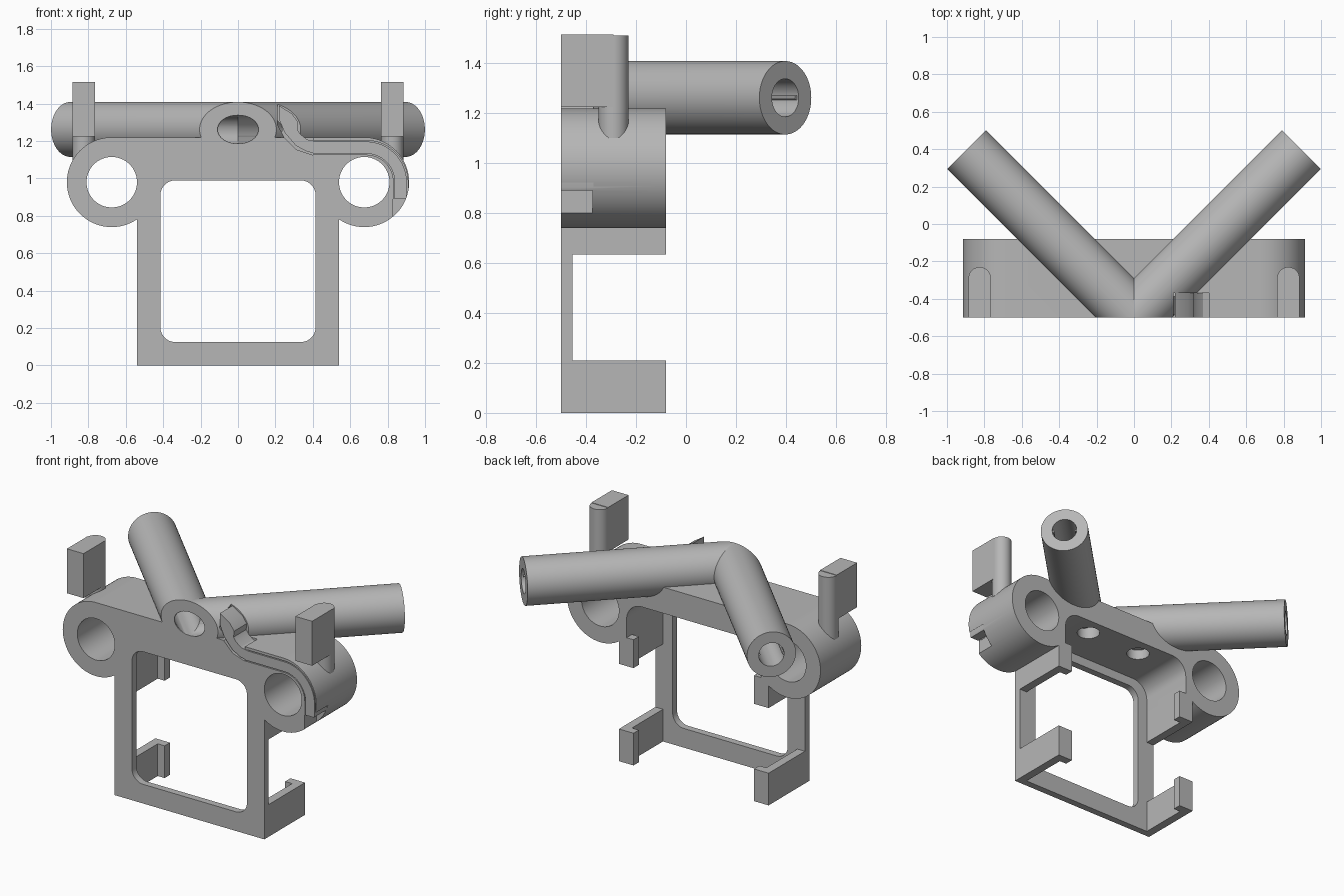
import bpy, bmesh, math
from mathutils import Vector

if "Cube" in bpy.data.objects:
    bpy.data.objects.remove(bpy.data.objects["Cube"], do_unlink=True)

grey = bpy.data.materials.new("plain grey")
grey.use_nodes = True
grey.diffuse_color = (0.47, 0.47, 0.47, 1)
grey.node_tree.nodes["Principled BSDF"].inputs["Base Color"].default_value = grey.diffuse_color

FRONT, BACK = -0.5, -0.08
RING_X, RING_Z, RING_R, HOLE_R = 0.675, 0.98, 0.24, 0.135
APEX = Vector((0, -0.4975, 1.262))
TUBE_R, BORE_R, TUBE_LEN = 0.147, 0.076, 1.266


def finish(name, bm):
    bmesh.ops.recalc_face_normals(bm, faces=bm.faces)
    mesh = bpy.data.meshes.new(name)
    bm.to_mesh(mesh)
    bm.free()
    mesh.materials.append(grey)
    obj = bpy.data.objects.new(name, mesh)
    bpy.context.collection.objects.link(obj)
    return obj


def prism(name, points, y0, y1):
    """Extrude an x-z outline from y0 to y1."""
    bm = bmesh.new()
    face = bm.faces.new([bm.verts.new((x, y0, z)) for x, z in points])
    out = bmesh.ops.extrude_face_region(bm, geom=[face])
    moved = [v for v in out["geom"] if isinstance(v, bmesh.types.BMVert)]
    bmesh.ops.translate(bm, verts=moved, vec=(0, y1 - y0, 0))
    return finish(name, bm)


def box(name, x0, x1, y0, y1, z0, z1):
    return prism(name, [(x0, z0), (x1, z0), (x1, z1), (x0, z1)], y0, y1)


def rod(name, a, b, radius, sides=64):
    a, b = Vector(a), Vector(b)
    bm = bmesh.new()
    bmesh.ops.create_cone(bm, cap_ends=True, segments=sides, radius1=radius,
                          radius2=radius, depth=(b - a).length)
    bm.transform((b - a).to_track_quat("Z", "Y").to_matrix().to_4x4())
    bmesh.ops.translate(bm, verts=bm.verts, vec=(a + b) / 2)
    return finish(name, bm)


def arc(cx, cz, r, start, end, steps=32):
    angles = [math.radians(start + (end - start) * i / steps) for i in range(steps + 1)]
    return [(cx + r * math.cos(t), cz + r * math.sin(t)) for t in angles]


def rounded(x, z0, z1, r):
    pts = []
    for i, (sx, cz) in enumerate([(1, z1 - r), (-1, z1 - r), (-1, z0 + r), (1, z0 + r)]):
        pts += arc(sx * (x - r), cz, r, i * 90, i * 90 + 90, 10)
    return pts


def combine(obj, others, operation="DIFFERENCE"):
    bpy.context.view_layer.objects.active = obj
    for other in others:
        mod = obj.modifiers.new("combine", "BOOLEAN")
        mod.operation, mod.solver, mod.object = operation, "EXACT", other
        bpy.ops.object.modifier_apply(modifier=mod.name)
        bpy.data.objects.remove(other, do_unlink=True)


def axis(side):
    return Vector((side, 1, 0)).normalized()


def bores():
    """Tube bores with small key slots near the open ends."""
    cutters = []
    for s in (-1, 1):
        d = axis(s)
        cutters.append(rod("bore", APEX - d * 0.3, APEX + d * (TUBE_LEN + 0.1), BORE_R))
    return cutters


# Main body: frame, crossbeam and rings share one outline
drop = math.degrees(math.acos(-0.135 / RING_R))
right = arc(RING_X, RING_Z, RING_R, 90, -drop, 48)
outline = right + [(0.54, 0), (-0.54, 0)] + [(-x, z) for x, z in reversed(right)]
body = prism("frame_and_crossbeam", outline, FRONT, BACK)
cuts = [prism("opening", rounded(0.415, 0.125, 0.99, 0.08), -0.6, 0),
        prism("cavity", rounded(0.485, -0.4, 1.05, 0.11), -0.455, 0)]
for s in (-1, 1):
    cuts.append(box("side_gap", s * 0.4, s * 0.7, -0.455, 0, 0.21, 0.635))
    cuts.append(rod("ring_hole", (s * RING_X, -0.6, RING_Z), (s * RING_X, 0, RING_Z), HOLE_R))
    cuts.append(rod("underside_hole", (s * 0.2, -0.2, 0.9), (s * 0.2, -0.2, 1.25), 0.07, 32))
cuts += bores()

# Spring latch slits around the left ring, ending in a notch
for z, r, low in ((1.13, 0.15, 0.85), (1.2, 0.22, 0.85)):
    def edge(o):
        return [(0.4, z + o)] + arc(0.685, RING_Z, r + o, 90, 0, 24) + [(0.685 + r + o, low)]
    cuts.append(prism("slit", edge(0.003) + edge(-0.003)[::-1], -0.6, -0.37))
cuts.append(box("notch", 0.83, 1.0, -0.6, -0.375, 0.8, 0.89))
clearance = [(0.21, 1.5), (0.21, 1.29), (0.25, 1.215), (0.31, 1.155), (0.4, 1.125), (0.4, 1.5)]
cuts.append(prism("latch_clearance", clearance, -0.6, -0.37))
combine(body, cuts)

# V-shaped handle tubes, mitred at the middle and trimmed flush in front
parts = [body]
for s, side in ((1, "left"), (-1, "right")):
    d = axis(s)
    tube = rod(side + "_tube", APEX - d * 0.3, APEX + d * TUBE_LEN, TUBE_R, 96)
    trims = [box("mitre", 0, -s, -1.5, 1, 0.9, 1.6), box("trim", -1, 1, -1.5, FRONT, 0.9, 1.6)]
    if s > 0:
        trims.append(prism("latch_clearance", clearance, -0.6, -0.37))
    combine(tube, trims + bores())
    # Thin key rails inside the open end
    across = Vector((-d.y, d.x, 0))
    for k in (-1, 1):
        base = APEX + across * (k * 0.073)
        parts.append(rod(side + "_key_rail", base + d * 0.9, base + d * (TUBE_LEN - 0.01), 0.009, 8))
    parts.append(tube)

    # Upright posts: round rear half, square front
    parts.append(rod(side + "_post_rod", (s * 0.825, -0.29, 1.1), (s * 0.825, -0.29, 1.512), 0.06, 48))
    parts.append(box(side + "_post_block", s * 0.765, s * 0.885, FRONT, -0.29, 1.225, 1.515))

    # Retaining lips on the arm ends
    for level, z0, z1 in (("lower", 0, 0.21), ("upper", 0.635, 0.82)):
        parts.append(box(f"{side}_{level}_lip", s * 0.435, s * 0.5, -0.135, BACK, z0, z1))

# Curved thumb horn of the latch
horn = [(0.22, 1.39), (0.222, 1.31), (0.25, 1.245), (0.31, 1.175), (0.37, 1.143), (0.42, 1.133),
        (0.42, 1.198), (0.37, 1.208), (0.335, 1.235), (0.318, 1.26), (0.322, 1.3), (0.29, 1.345)]
parts.append(prism("latch_horn", horn, FRONT, -0.37))

# Smooth curved walls, keep edges sharp
bpy.ops.object.select_all(action="DESELECT")
for part in parts:
    part.select_set(True)
bpy.context.view_layer.objects.active = body
bpy.ops.object.shade_smooth_by_angle(angle=math.radians(25))
